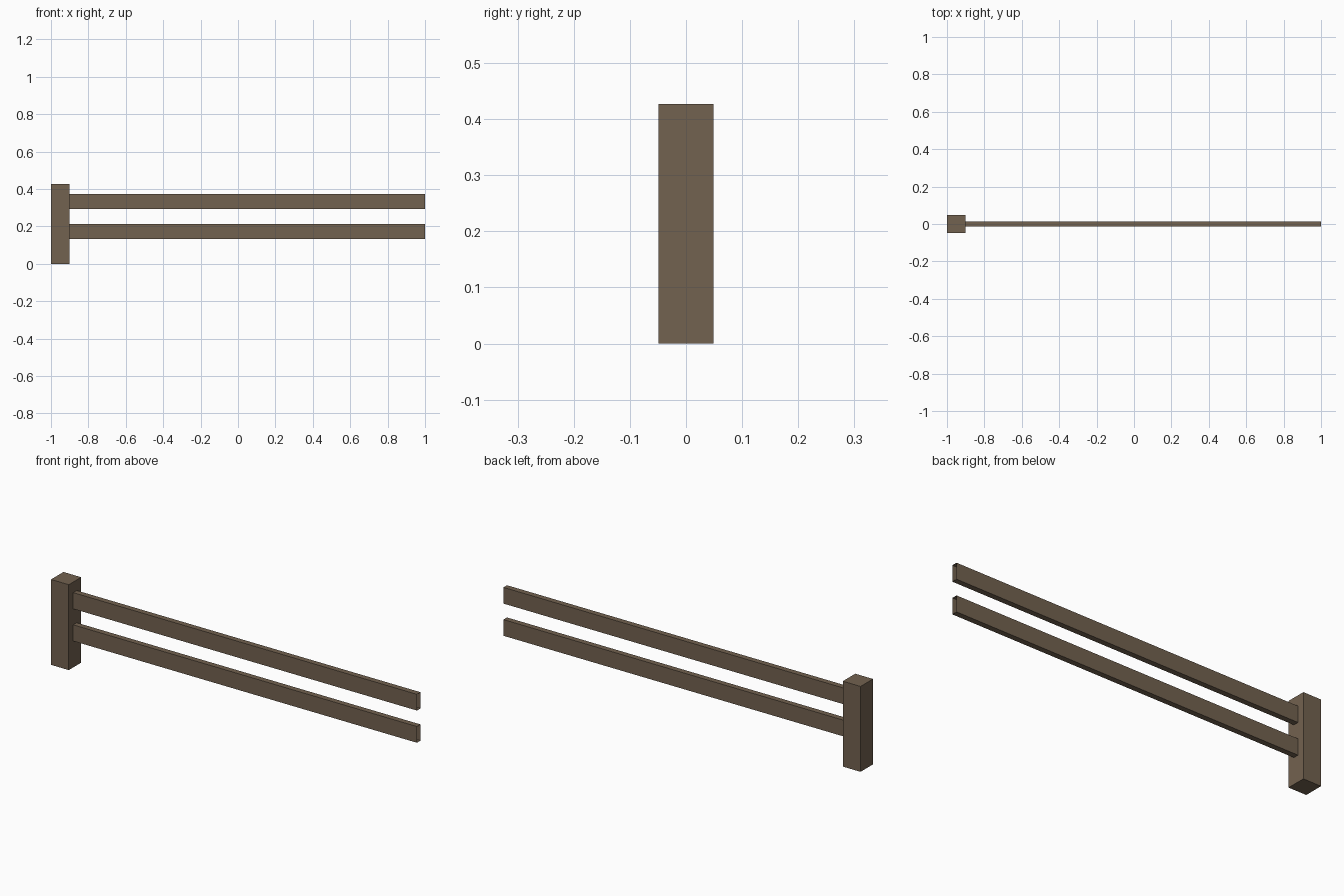
import bpy, bmesh

if "Cube" in bpy.data.objects:
    bpy.data.objects.remove(bpy.data.objects["Cube"])

wood = bpy.data.materials.new("brown_wood")
wood.diffuse_color = (0.171, 0.122, 0.080, 1.0)
wood.use_nodes = True
wood.node_tree.nodes["Principled BSDF"].inputs["Base Color"].default_value = wood.diffuse_color


def box(name, x, y, z, open_ends=False):
    """Axis-aligned box from (min, max) ranges, optionally without its x end faces."""
    bm = bmesh.new()
    bmesh.ops.create_cube(bm, size=1)
    bm.normal_update()
    if open_ends:
        ends = [f for f in bm.faces if abs(f.normal.x) > 0.9]
        bmesh.ops.delete(bm, geom=ends, context='FACES_ONLY')
    for v in bm.verts:
        v.co = [r[0] if c < 0 else r[1] for c, r in zip(v.co, (x, y, z))]
    mesh = bpy.data.meshes.new(name)
    bm.to_mesh(mesh)
    bm.free()
    mesh.materials.append(wood)
    obj = bpy.data.objects.new(name, mesh)
    bpy.context.collection.objects.link(obj)
    return obj


# Square post at the left end
box("post", (-1.0, -0.902), (-0.049, 0.049), (0.0, 0.427))

# Two rails, open at the ends so that sections can be chained
for name, z in (("lower_rail", 0.132), ("upper_rail", 0.293)):
    box(name, (-0.902, 1.0), (-0.014, 0.014), (z, z + 0.081), open_ends=True)
